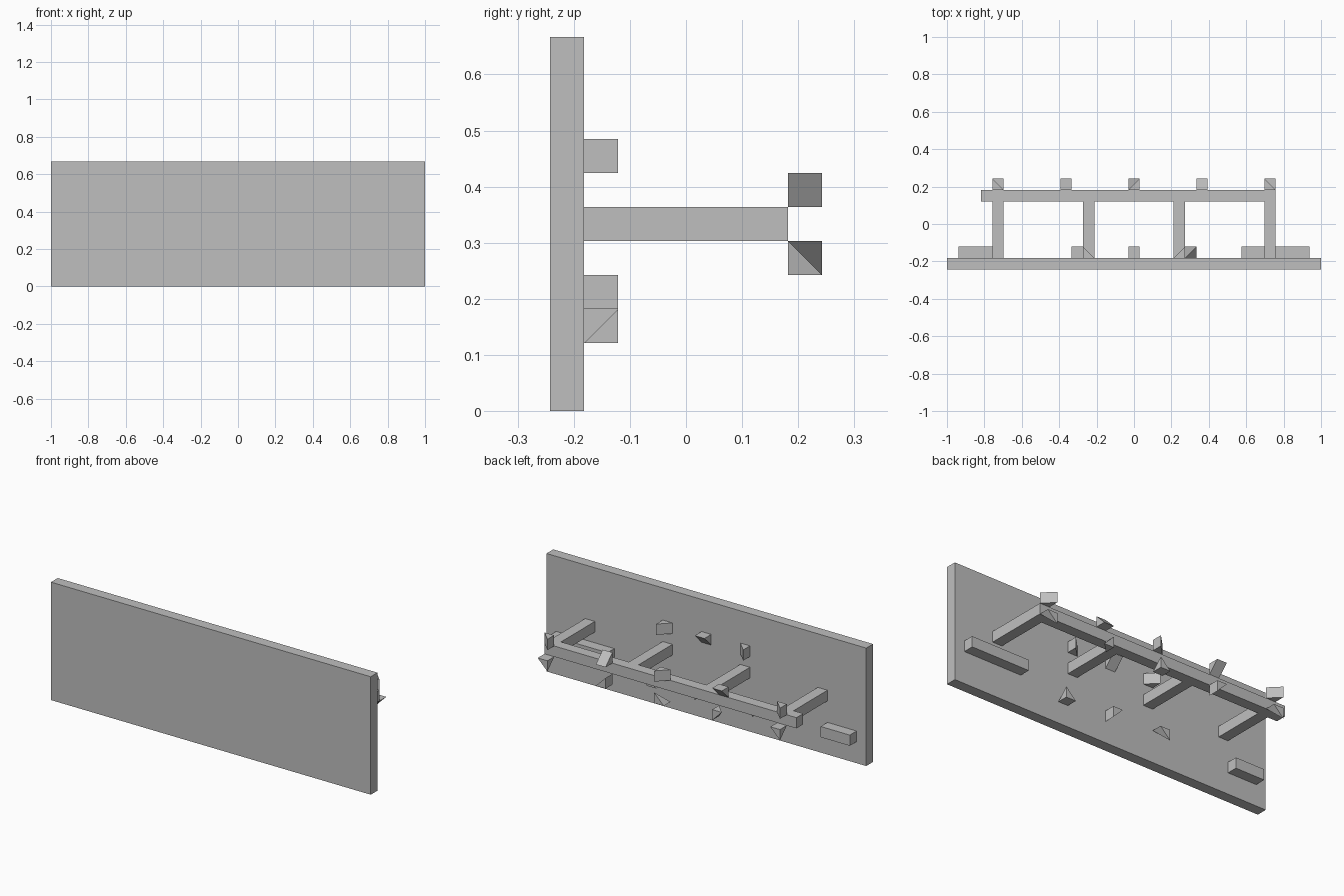
import bpy, bmesh
from math import radians
from mathutils import Matrix, Vector

cube = bpy.data.objects.get("Cube")
if cube:
    bpy.data.objects.remove(cube, do_unlink=True)

U = 2 / 33  # edge of one building block

grey = bpy.data.materials.new("plain_grey")
grey.use_nodes = True
colour = (0.52, 0.52, 0.52, 1)
grey.diffuse_color = colour
grey.node_tree.nodes["Principled BSDF"].inputs["Base Color"].default_value = colour


def finish(name, bm, centre):
    bmesh.ops.recalc_face_normals(bm, faces=bm.faces)
    mesh = bpy.data.meshes.new(name)
    bm.to_mesh(mesh)
    bm.free()
    mesh.materials.append(grey)
    obj = bpy.data.objects.new(name, mesh)
    obj.location = Vector(centre) * U
    bpy.context.collection.objects.link(obj)


def box(name, low, high):
    """Box between two corners, in block units."""
    low, high = Vector(low), Vector(high)
    bm = bmesh.new()
    bmesh.ops.create_cube(bm, size=U)
    bmesh.ops.scale(bm, vec=high - low, verts=bm.verts)
    finish(name, bm, (low + high) / 2)


def cut_block(name, centre, keep, turns):
    """Block cut down to the corners that pass the rule, turned about y in quarter turns."""
    bm = bmesh.new()
    for x in (-1, 1):
        for y in (-1, 1):
            for z in (-1, 1):
                if keep(x, y, z):
                    bm.verts.new(Vector((x, y, z)) * U / 2)
    bmesh.ops.convex_hull(bm, input=bm.verts)
    bmesh.ops.dissolve_limit(bm, angle_limit=radians(1), verts=bm.verts, edges=bm.edges)
    bmesh.ops.rotate(bm, matrix=Matrix.Rotation(radians(-90 * turns), 3, "Y"), verts=bm.verts)
    finish(name, bm, centre)


# Half block, sloping towards +x and +y
def wedge(x, y, z):
    return x < 0 or y < 0


# Square pyramid with its tip over one corner
def corner(x, y, z):
    return z > 0 or (x < 0 and y > 0)


# Upright panel, posts and rail
box("panel", (-16.5, -4, 0), (16.5, -3, 11))
for i, x in enumerate((-12, -4, 4, 12)):
    box(f"post_{i + 1}", (x - 0.5, -3, 5), (x + 0.5, 2, 6))
box("rail", (-13.5, 2, 5), (12.5, 3, 6))

# Bars on the back of the panel
box("long_bar", (9.5, -3, 3), (15.5, -2, 4))
box("short_bar", (-15.5, -3, 2), (-12.5, -2, 3))

# Cut blocks along the rail, a quarter turn apart
for i in range(5):
    x = 12 - 6 * i
    cut_block(f"rail_wedge_{i + 1}", (x, 3.5, 6.5), wedge, i)
    cut_block(f"rail_corner_{i + 1}", (x, 3.5, 4.5), corner, i)

# Cut blocks on the panel
for i in range(3):
    cut_block(f"panel_wedge_{i + 1}", (4 - 4 * i, -2.5, 7.5), wedge, i + 2)
    cut_block(f"panel_corner_{i + 1}", (5 - 5 * i, -2.5, 2.5), corner, i + 2)
